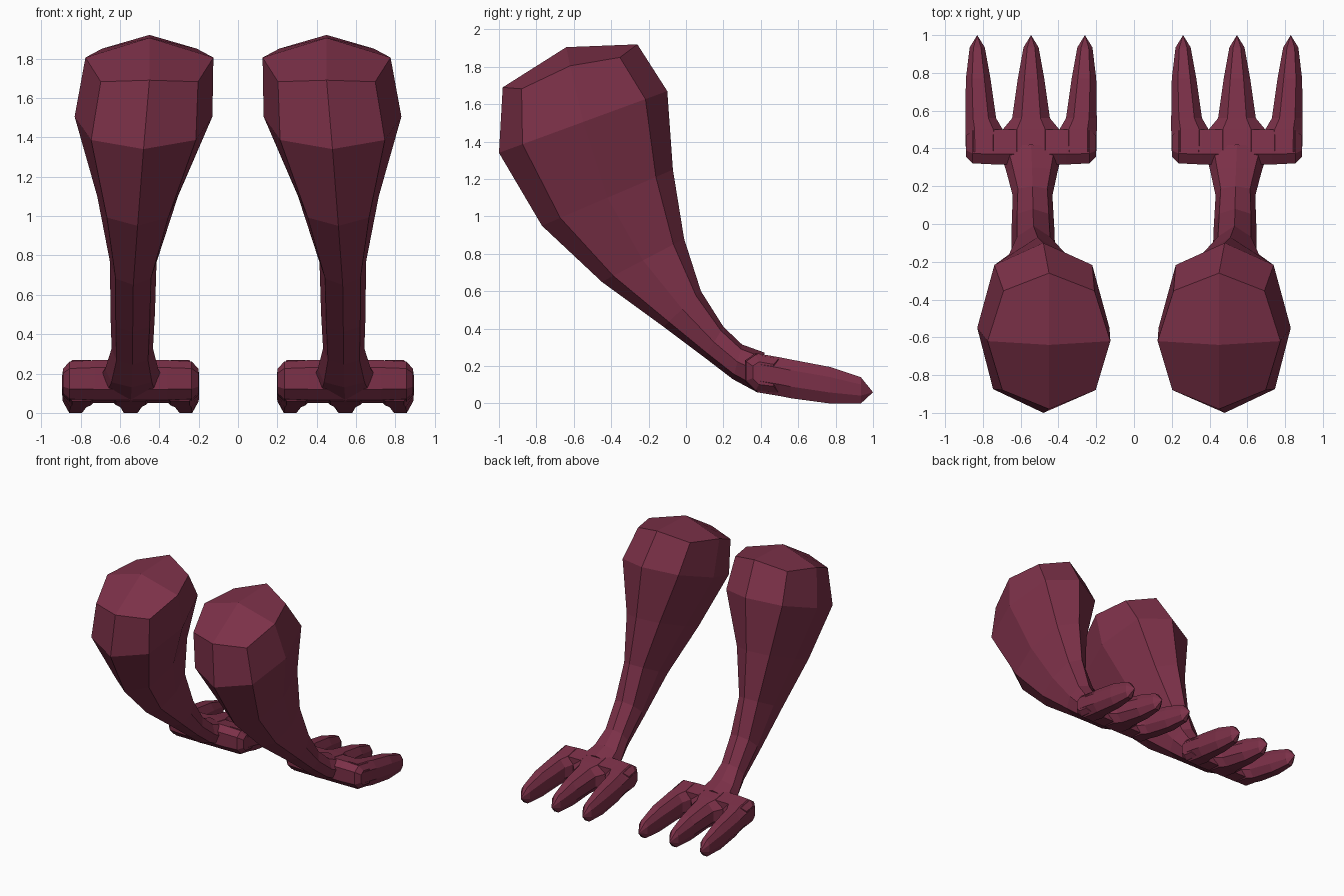
import bpy, bmesh

if "Cube" in bpy.data.objects:
    bpy.data.objects.remove(bpy.data.objects["Cube"])

mat = bpy.data.materials.new("dark maroon")
mat.diffuse_color = (0.2, 0.03, 0.065, 1)
mat.use_nodes = True
mat.node_tree.nodes["Principled BSDF"].inputs["Base Color"].default_value = mat.diffuse_color


def loft(name, rings, start=None, end=None, quads=False):
    """Skin a list of rings; ends close to a point, or flat when none is given."""
    bm = bmesh.new()
    vs = [[bm.verts.new(p) for p in r] for r in rings]
    n = len(vs[0])
    for a, b in zip(vs, vs[1:]):
        for i in range(n):
            j = (i + 1) % n
            bm.faces.new((a[i], a[j], b[j], b[i]))
    for ring, tip in ((vs[0], start), (vs[-1], end)):
        if tip is None:
            bm.faces.new(ring)
            continue
        c = bm.verts.new(tip)
        if quads:
            for i in range(0, n, 2):
                bm.faces.new((c, ring[i], ring[i + 1], ring[(i + 2) % n]))
        else:
            for i in range(n):
                bm.faces.new((c, ring[i], ring[(i + 1) % n]))
        quads = False
    bmesh.ops.recalc_face_normals(bm, faces=bm.faces)
    me = bpy.data.meshes.new(name)
    bm.to_mesh(me)
    bm.free()
    me.materials.append(mat)
    ob = bpy.data.objects.new(name, me)
    bpy.context.collection.objects.link(ob)
    ob.modifiers.new("other_side", 'MIRROR').use_axis[0] = True
    return ob


def leg_ring(back, front, cx, w, sag=0.0):
    """Eight-sided ring running from a back point to a front point (y, z)."""
    pts = []
    for t, k in ((0, 0), (.14, .76), (.5, 1), (.87, .74), (1, 0),
                 (.87, -.74), (.5, -1), (.14, -.76)):
        y = back[0] + (front[0] - back[0]) * t
        z = back[1] + (front[1] - back[1]) * t
        if abs(k) not in (0, 1):
            z -= sag
        pts.append((cx + k * w, y, z))
    return pts


# Leg: thigh tapering down to the ankle and into the foot
loft("leg", [
    leg_ring((-.98, 1.69), (-.26, 1.92), .45, .325, .04),
    leg_ring((-1.0, 1.34), (-.10, 1.67), .48, .35),
    leg_ring((-.77, .95), (-.07, 1.25), .51, .205),
    leg_ring((-.45, .65), (-.01, .88), .532, .118),
    leg_ring((-.12, .41), (.08, .60), .535, .113),
    leg_ring((.10, .245), (.20, .41), .537, .105),
    leg_ring((.25, .13), (.30, .315), .54, .135),
    leg_ring((.38, .06), (.42, .272), .545, .17),
], start=(.45, -.64, 1.905), quads=True)

# Palm: bar across the foot, chamfered at both ends
prof = ((.315, .12), (.315, .23), (.37, .268), (.50, .245), (.50, .05), (.37, .065))


def palm_ring(x, s):
    return [(x, .42 + (y - .42) * s, .155 + (z - .155) * s) for y, z in prof]


loft("palm", [palm_ring(.20, .6), palm_ring(.235, .94), palm_ring(.36, 1),
              palm_ring(.73, 1), palm_ring(.855, .94), palm_ring(.89, .6)])


# Toes: chamfered box sections narrowing to a point
def toe_ring(y, lo, hi, zb, zt):
    c, w = (lo + hi) / 2, (hi - lo) / 2
    m, h = (zb + zt) / 2, (zt - zb) / 2
    return [(c + a * w, y, m + b * h) for a, b in (
        (-.5, -1), (.5, -1), (1, -.4), (1, .45), (.5, 1), (-.5, 1), (-1, .45), (-1, -.4))]


heights = ((.38, .06, .268), (.50, .04, .247), (.56, .028, .235),
           (.77, .0, .195), (.935, .0, .14))
side = ((.20, .39), (.197, .395), (.197, .36), (.20, .33), (.22, .30))
middle = ((.395, .695), (.395, .695), (.445, .645), (.475, .615), (.505, .585))


def toe(name, spans, tip, flip=False):
    f = (lambda x: 1.09 - x) if flip else (lambda x: x)
    rings = [toe_ring(y, *sorted((f(a), f(b))), zb, zt)
             for (y, zb, zt), (a, b) in zip(heights, spans)]
    loft(name, rings, end=(f(tip), 1.0, .06))


toe("inner_toe", side, .26)
toe("middle_toe", middle, .545)
toe("outer_toe", side, .26, True)
